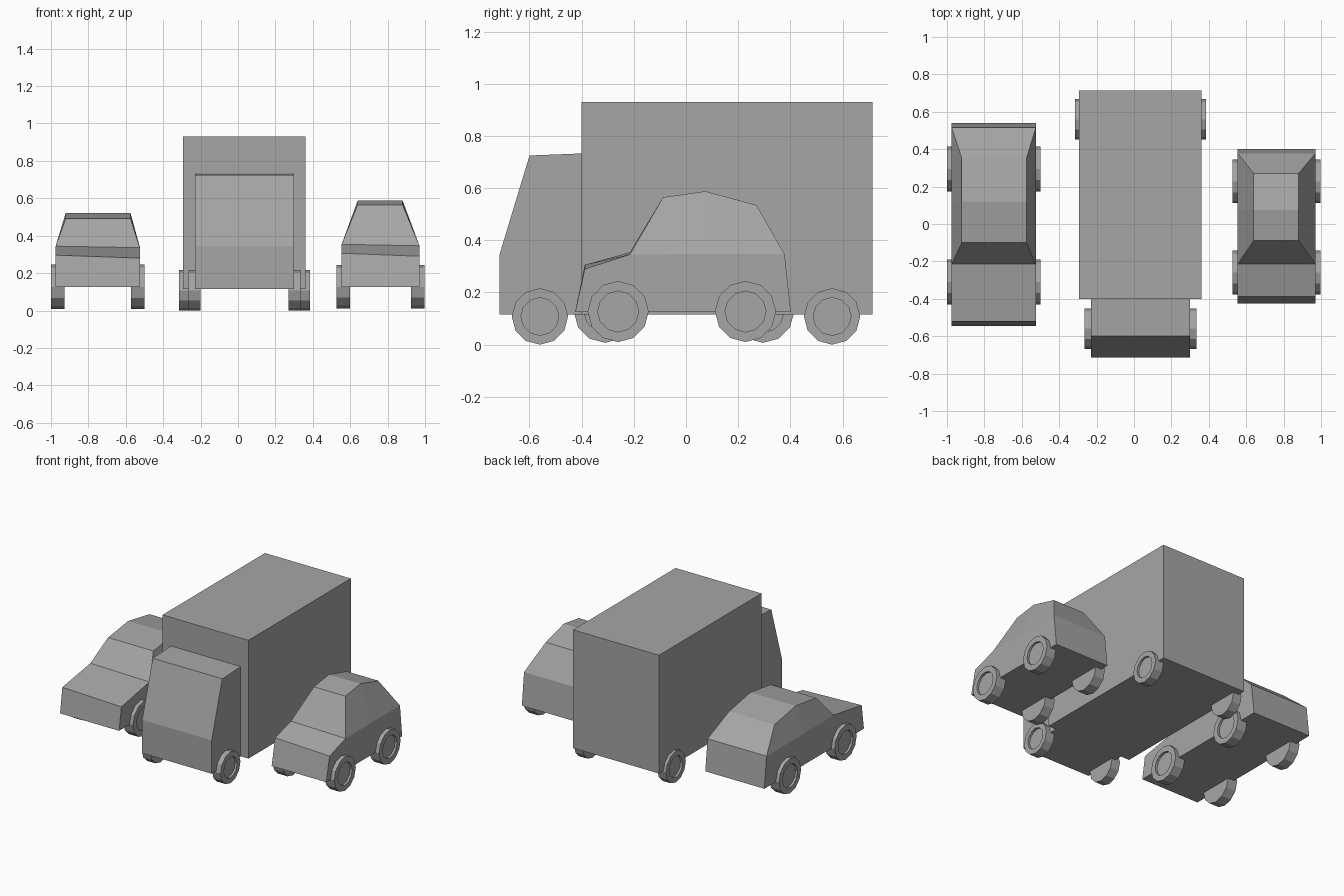
import bpy, bmesh
from math import radians
from mathutils import Matrix

cube = bpy.data.objects.get("Cube")
if cube:
    bpy.data.objects.remove(cube, do_unlink=True)

grey = bpy.data.materials.new("plain_grey")
grey.use_nodes = True
colour = (0.38, 0.38, 0.38, 1)
grey.diffuse_color = colour
grey.node_tree.nodes["Principled BSDF"].inputs["Base Color"].default_value = colour


def finish(name, bm):
    """Turn a bmesh into a flat-shaded grey object."""
    bmesh.ops.recalc_face_normals(bm, faces=bm.faces)
    mesh = bpy.data.meshes.new(name)
    bm.to_mesh(mesh)
    bm.free()
    mesh.materials.append(grey)
    obj = bpy.data.objects.new(name, mesh)
    bpy.context.collection.objects.link(obj)
    return obj


def extrusion(name, profile, x0, x1):
    """Extrude a y-z outline along x."""
    bm = bmesh.new()
    ends = [[bm.verts.new((x, y, z)) for y, z in profile] for x in (x0, x1)]
    for end in ends:
        bm.faces.new(end)
    for i in range(len(profile)):
        bm.faces.new((ends[0][i - 1], ends[0][i], ends[1][i], ends[1][i - 1]))
    return finish(name, bm)


def car_body(name, cx, half, roof_cx, roof_half, lean, lower, roof):
    """Straight lower body with a tapered cabin; lower = nose bottom,
    bonnet front, cowl, rear belt, tail bottom."""
    bm = bmesh.new()
    sides = []
    for s in (-1, 1):
        low = [bm.verts.new((cx + s * half, y, z)) for y, z in lower]
        low[1].co.z -= s * lean
        low[2].co.z -= s * lean / 2
        top = [bm.verts.new((roof_cx + s * roof_half, y, z)) for y, z in roof]
        belt = bm.verts.new((cx + s * half, roof[1][0], lower[3][1]))
        bm.faces.new(low[:3] + [belt] + low[3:])
        bm.faces.new((low[2], top[0], top[1], belt))
        bm.faces.new((belt, top[1], top[2], low[3]))
        sides.append(low[:3] + top + low[3:])
    a, b = sides
    for i in range(len(a)):
        bm.faces.new((a[i - 1], a[i], b[i], b[i - 1]))
    return finish(name, bm)


def wheel(name, outer_x, side, y, z, radius, width):
    """Twelve-sided wheel with a recessed hub on its outer face."""
    bm = bmesh.new()
    turn = Matrix.Rotation(radians(90), 4, 'Y')
    centre = Matrix.Translation((outer_x - side * width / 2, y, z))
    bmesh.ops.create_cone(bm, cap_ends=True, segments=12, radius1=radius,
                          radius2=radius, depth=width, matrix=centre @ turn)
    bm.normal_update()
    cap = [f for f in bm.faces if f.normal.x * side > 0.9]
    bmesh.ops.inset_region(bm, faces=cap, thickness=radius * 0.33)
    hub = bmesh.ops.extrude_discrete_faces(bm, faces=cap)["faces"]
    for v in hub[0].verts:
        v.co.x -= side * 0.015
    return finish(name, bm)


def axle(name, x0, x1, y, z, radius, width):
    wheel(name + "_wheel_right", x0, -1, y, z, radius, width)
    wheel(name + "_wheel_left", x1, 1, y, z, radius, width)


# Delivery truck in the middle
extrusion("truck_cargo_box",
          [(-0.4, 0.115), (-0.4, 0.93), (0.715, 0.93), (0.715, 0.115)], -0.295, 0.36)
extrusion("truck_cab",
          [(-0.715, 0.115), (-0.715, 0.345), (-0.6, 0.725), (-0.4, 0.733), (-0.4, 0.115)],
          -0.23, 0.30)
axle("truck_front", -0.265, 0.335, -0.56, 0.108, 0.108, 0.065)
axle("truck_rear", -0.315, 0.385, 0.56, 0.108, 0.108, 0.065)

# Long car on the right
car_body("long_car_body", -0.75, 0.225, -0.748, 0.173, 0.008,
         [(-0.545, 0.125), (-0.52, 0.288), (-0.215, 0.34), (0.515, 0.34), (0.54, 0.125)],
         [(-0.1, 0.492), (0.12, 0.522), (0.352, 0.48)])
axle("long_car_front", -1.0, -0.5, -0.31, 0.127, 0.12, 0.073)
axle("long_car_rear", -1.0, -0.5, 0.295, 0.127, 0.12, 0.073)

# Small car on the left
car_body("small_car_body", 0.762, 0.208, 0.76, 0.12, 0.008,
         [(-0.425, 0.125), (-0.388, 0.298), (-0.215, 0.35), (0.378, 0.347), (0.402, 0.125)],
         [(-0.088, 0.565), (0.075, 0.588), (0.27, 0.535)])
axle("small_car_front", 0.527, 0.998, -0.26, 0.127, 0.117, 0.073)
axle("small_car_rear", 0.527, 0.998, 0.228, 0.127, 0.117, 0.073)
